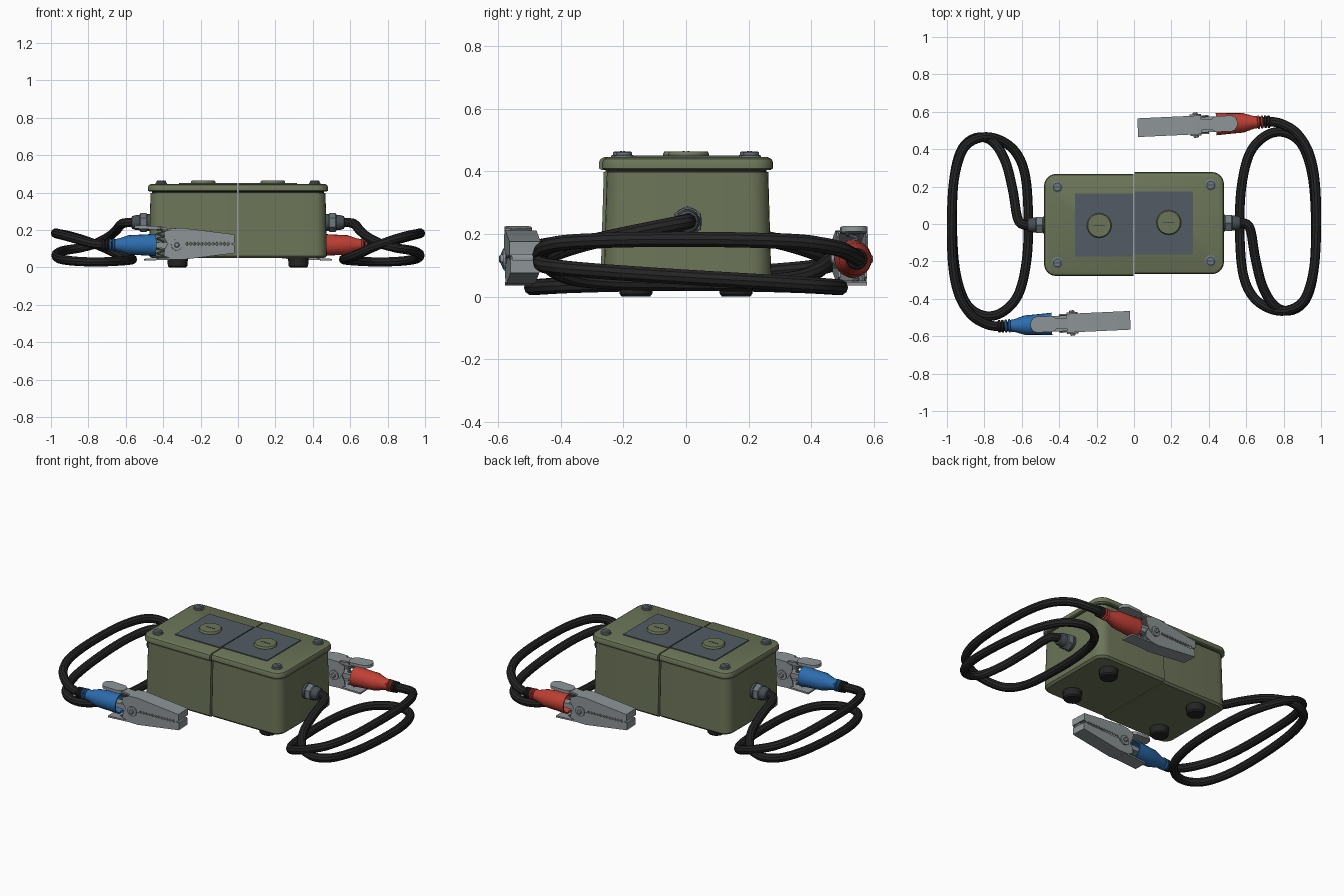
import bpy, bmesh, math
from mathutils import Matrix, Vector

if "Cube" in bpy.data.objects:
    bpy.data.objects.remove(bpy.data.objects["Cube"])

def mat(name, r, g, b):
    m = bpy.data.materials.new(name)
    m.diffuse_color = (r, g, b, 1)
    m.use_nodes = True
    m.node_tree.nodes["Principled BSDF"].inputs["Base Color"].default_value = m.diffuse_color
    return m

OLIVE = mat("olive paint", 0.15, 0.178, 0.098)
SLATE = mat("slate panel", 0.085, 0.105, 0.125)
STEEL = mat("clip steel", 0.27, 0.30, 0.31)
SCREW = mat("screw grey", 0.16, 0.19, 0.21)
GLAND = mat("gland grey", 0.06, 0.075, 0.085)
BLACK = mat("black rubber", 0.018, 0.018, 0.018)
RED = mat("red sleeve", 0.52, 0.05, 0.035)
BLUE = mat("blue sleeve", 0.025, 0.15, 0.42)

I = Matrix.Identity(4)
HALF = I          # current half: identity or turned 180 degrees
SIDE = "right"

def T(x, y, z):
    return Matrix.Translation((x, y, z))

ALONG_X = Matrix.Rotation(math.pi / 2, 4, 'Y')   # local z -> world x
ALONG_Y = Matrix.Rotation(-math.pi / 2, 4, 'X')  # local z -> world y

def finish(name, bm, material, M=I):
    bmesh.ops.recalc_face_normals(bm, faces=bm.faces)
    bm.transform(HALF @ M)
    me = bpy.data.meshes.new(name)
    bm.to_mesh(me)
    bm.free()
    me.materials.append(material)
    ob = bpy.data.objects.new(SIDE + "_" + name, me)
    bpy.context.collection.objects.link(ob)
    return ob

def loft(name, rings, material, M=I, cap=True, closed=False):
    bm = bmesh.new()
    vs = [[bm.verts.new(p) for p in r] for r in rings]
    n = len(vs[0])
    pairs = list(zip(vs, vs[1:])) + ([(vs[-1], vs[0])] if closed else [])
    for a, b in pairs:
        for i in range(n):
            j = (i + 1) % n
            bm.faces.new((a[i], a[j], b[j], b[i]))
    if cap and not closed:
        bm.faces.new(vs[0][::-1])
        bm.faces.new(vs[-1])
    return finish(name, bm, material, M)

def lathe(name, profile, material, M=I, n=24, closed=False):
    """profile: (radius, height) pairs about local z"""
    rings = [[(r * math.cos(2 * math.pi * i / n), r * math.sin(2 * math.pi * i / n), h)
              for i in range(n)] for r, h in profile]
    return loft(name, rings, material, M, closed=closed)

def prism(name, poly, y0, y1, material, M=I):
    """polygon in xz, extruded along y"""
    return loft(name, [[(x, y, z) for x, z in poly] for y in (y0, y1)], material, M)

def half_rect(hx, hy, r, z, x0=0.003):
    pts = [(x0, -hy, z)]
    for cy, a0 in ((-hy + r, -90), (hy - r, 0)):
        for k in range(7):
            a = math.radians(a0 + 15 * k)
            pts.append((hx - r + r * math.cos(a), cy + r * math.sin(a), z))
    return pts + [(x0, hy, z)]

def smooth_path(pts, steps=10):
    P = [Vector(p) for p in pts]
    P = [2 * P[0] - P[1]] + P + [2 * P[-1] - P[-2]]
    out = []
    for a, b, c, d in zip(P, P[1:], P[2:], P[3:]):
        for k in range(steps):
            t = k / steps
            out.append(0.5 * (2 * b + (c - a) * t + (2 * a - 5 * b + 4 * c - d) * t * t
                              + (3 * b - a - 3 * c + d) * t ** 3))
    return out + [P[-2]]

def tube(name, path, r, material, M=I, n=10):
    rings = []
    for i, p in enumerate(path):
        t = (path[min(i + 1, len(path) - 1)] - path[max(i - 1, 0)]).normalized()
        u = t.cross(Vector((0, 0, 1))).normalized()
        w = u.cross(t)
        rings.append([p + r * (u * math.cos(2 * math.pi * k / n) + w * math.sin(2 * math.pi * k / n))
                      for k in range(n)])
    return loft(name, rings, material, M)

def build_box():
    O = T(0, 0.005, 0)
    # housing, gasket and lid
    loft("housing", [half_rect(*a) for a in ((.462, .257, .055, .05), (.475, .268, .065, .062),
         (.468, .258, .06, .398))], OLIVE, O)
    loft("gasket", [half_rect(.46, .252, .055, z) for z in (.396, .41)], BLACK, O)
    loft("lid", [half_rect(*a) for a in ((.474, .266, .06, .405), (.481, .273, .065, .41),
         (.481, .273, .065, .43), (.476, .268, .06, .44), (.464, .256, .05, .446))], OLIVE, O)
    # label panel and cap with slot
    prism("panel", [(.003, .44), (.315, .44), (.315, .4515), (.003, .4515)], -.168, .168, SLATE, O)
    cap = T(.186, .008, 0)
    lathe("cap", [(.066, .445), (.066, .456), (.061, .464)], OLIVE, cap, 28)
    prism("cap_slot", [(-.03, .46), (.03, .46), (.03, .4655), (-.03, .4655)], -.003, .003, GLAND, cap)
    # lid screws and feet
    for y in (-1, 1):
        at = T(.41, y * .203 + .005, 0)
        lathe("screw", [(.031, .44), (.031, .451), (.026, .453), (.026, .460), (.021, .464)], SCREW, at, 16)
        prism("screw_slot", [(-.018, .46), (.018, .46), (.018, .465), (-.018, .465)], -.003, .003, GLAND, at)
        lathe("foot", [(.045, 0), (.052, .008), (.056, .055)], BLACK, T(.323, y * .16, 0), 16)
    # cable gland
    G = T(0, .005, .24) @ ALONG_X
    lathe("gland_washer", [(.046, .465), (.046, .486)], GLAND, G, 20)
    lathe("gland_nut", [(.045, .486), (.05, .49), (.05, .522), (.045, .526)], SCREW, G, 6)
    lathe("gland_dome", [(.04, .526), (.04, .545), (.034, .566), (.027, .57)], GLAND, G, 16)

def build_cable():
    pts = [(.54, .005, .24), (.585, .005, .24), (.622, -.03, .232), (.65, -.19, .20), (.69, -.34, .165),
           (.755, -.44, .13), (.84, -.462, .105), (.92, -.40, .092), (.962, -.24, .078), (.972, 0, .062),
           (.955, .25, .047), (.90, .42, .036), (.81, .488, .03), (.71, .475, .03), (.62, .38, .035),
           (.575, .2, .04), (.565, -.02, .043), (.58, -.25, .047), (.63, -.38, .065), (.72, -.45, .107),
           (.82, -.462, .145), (.91, -.405, .17), (.96, -.25, .18), (.975, -.02, .183), (.968, .22, .18),
           (.935, .38, .172), (.87, .485, .154), (.79, .535, .13), (.72, .548, .12), (.66, .545, .12)]
    tube("cable", smooth_path(pts), .0255, BLACK)

def build_clip(colour):
    C = T(0, .514, 0) @ Matrix.Rotation(.046, 4, 'Z')
    # sleeve: open at the wide end, with ribbed strain relief
    A = C @ T(0, 0, .12) @ ALONG_X
    lathe("sleeve", [(.060, .44), (.056, .50), (.052, .585), (.034, .64), (.032, .66), (.026, .66),
          (.026, .62), (.044, .58), (.050, .50), (.053, .44)], colour, A, 20, True)
    for i in range(4):
        h = .66 + i * .018
        lathe("relief_rib", [(.029, h), (.036 - i * .001, h + .003), (.036 - i * .001, h + .011),
              (.029, h + .014)], colour if i < 2 else BLACK, A, 16)
    # jaws: toothed side plates and a back plate, lower one mirrored about mid height
    teeth = []
    for i in range(12):
        x = .275 - i * .02
        teeth += [(x, .136), (x - .01, .124)]
    side = [(.022, .173), (.30, .208), (.36, .205), (.40, .19), (.395, .155), (.365, .105), (.30, .105)] \
        + teeth + [(.022, .132)]
    back = [(.02, .166), (.02, .176), (.30, .211), (.36, .208), (.36, .200), (.30, .202)]
    flip = T(0, 0, .252) @ Matrix.Scale(-1, 4, (0, 0, 1))
    for part, F, w in (("upper_jaw", I, .050), ("lower_jaw", flip, .046)):
        for s in (-1, 1):
            prism(part + "_side", side, s * w, s * (w - .007), STEEL, C @ F)
        prism(part + "_back", back, -w, w, STEEL, C @ F)
        prism(part + "_tip", [(.02, .135), (.028, .135), (.028, .17), (.02, .17)], -w, w, STEEL, C @ F)
    # upper lever with rounded thumb pad, lower lever inside sleeve
    prism("lever_neck", [(.35, .198), (.35, .208), (.42, .216), (.42, .206)], -.028, .028, STEEL, C)
    pad = []
    for k in range(16):
        a = 2 * math.pi * (k + .5) / 16
        pad.append((.481 + math.copysign(.036, math.cos(a)) + .038 * math.cos(a), .043 * math.sin(a)))
    P = C @ T(.48, 0, .213) @ Matrix.Rotation(-.05, 4, 'Y') @ T(-.48, 0, 0)
    loft("thumb_pad", [[(x, y, z) for x, y in pad] for z in (-.009, .009)], STEEL, P)
    prism("lower_lever", [(.34, .042), (.34, .052), (.50, .046), (.50, .036)], -.042, .042, STEEL, C)
    prism("core_lever", [(.36, .10), (.36, .135), (.56, .13), (.56, .11)], -.025, .025, STEEL, C)
    # hinge pin with bosses
    Hn = C @ T(.33, 0, .12) @ ALONG_Y
    lathe("hinge_pin", [(.010, -.068), (.014, -.064), (.014, .064), (.010, .068)], STEEL, Hn, 12)
    lathe("hinge_boss", [(.030, -.057), (.030, .057)], STEEL, Hn, 16)
    # spring between the levers
    coil = [Vector((.415 + .018 * math.cos(k * math.pi / 5), .018 * math.sin(k * math.pi / 5),
                    .05 + .155 * k / 60)) for k in range(61)]
    tube("spring", coil, .005, SCREW, C, 6)

# build one half, then the same half turned round
for SIDE, angle, colour in (("right", 0, RED), ("left", math.pi, BLUE)):
    HALF = Matrix.Rotation(angle, 4, 'Z')
    build_box()
    build_cable()
    build_clip(colour)

for ob in bpy.context.collection.objects:
    ob.select_set(True)
    bpy.context.view_layer.objects.active = ob
bpy.ops.object.shade_smooth_by_angle(angle=math.radians(30))
